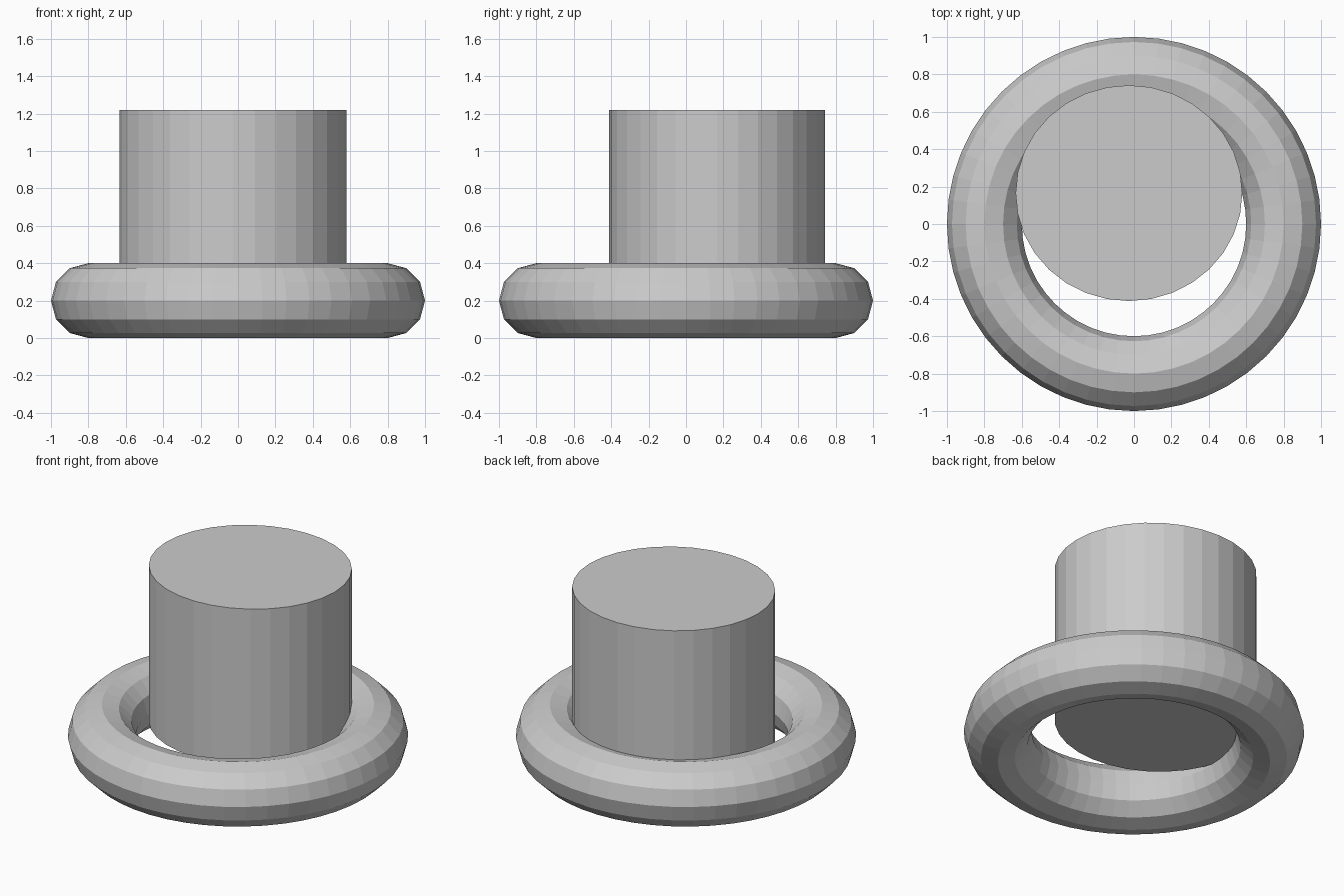
import bpy

if "Cube" in bpy.data.objects:
    bpy.data.objects.remove(bpy.data.objects["Cube"])

# Low-poly ring lying on the ground
bpy.ops.mesh.primitive_torus_add(location=(0, 0, 0.2), major_radius=0.8, minor_radius=0.2,
                                 major_segments=48, minor_segments=12)
bpy.context.object.name = "ring"

# Slightly oval off-centre plug standing in the ring
BOTTOM, TOP = 0.21, 1.22
bpy.ops.mesh.primitive_cylinder_add(vertices=32, radius=1, depth=1,
                                    location=(-0.027, 0.165, (BOTTOM + TOP) / 2))
plug = bpy.context.object
plug.name = "plug"
plug.scale = (0.606, 0.577, TOP - BOTTOM)
bpy.ops.object.transform_apply(location=False, rotation=False, scale=True)
